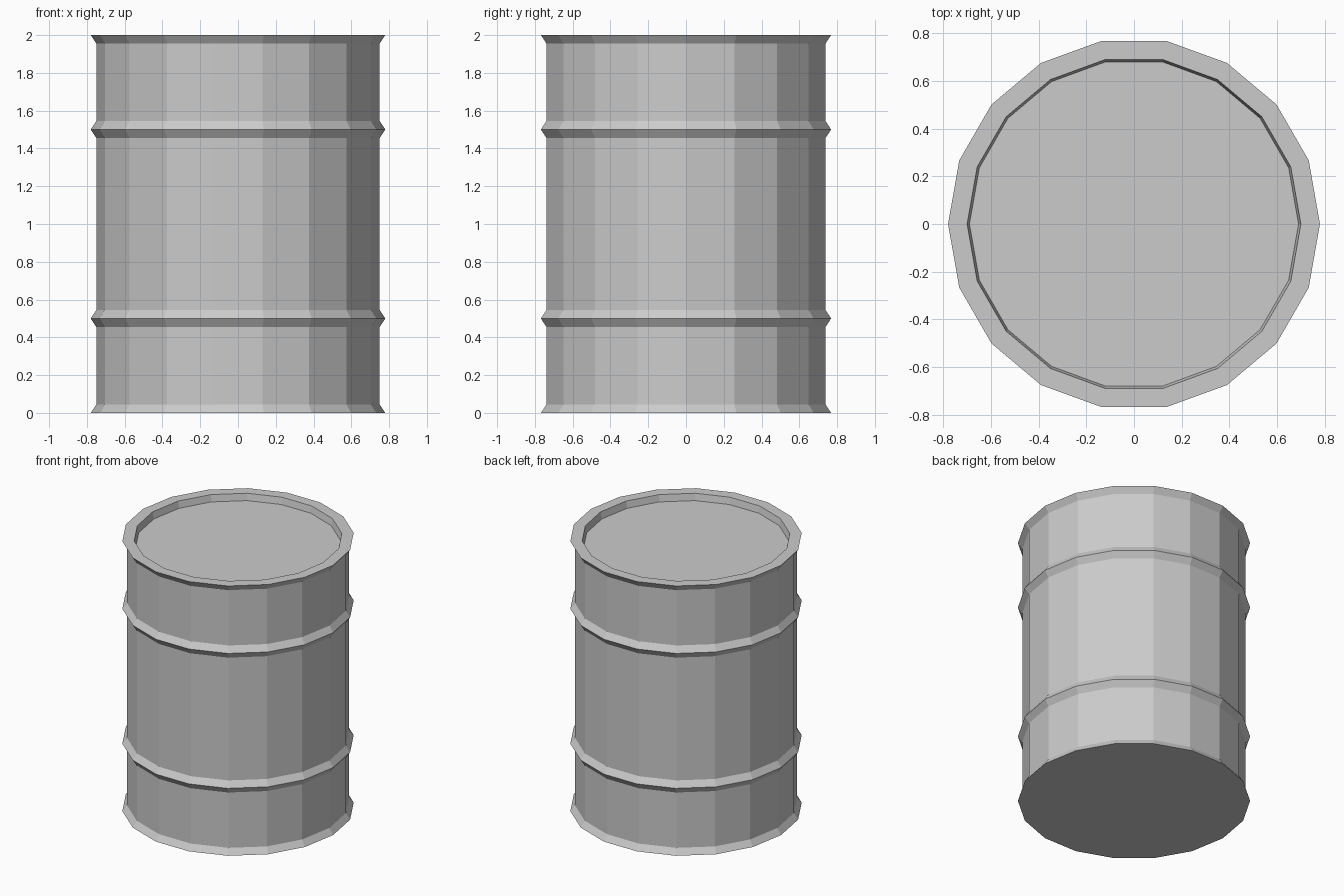
import bpy, bmesh
from math import cos, sin, tau

if "Cube" in bpy.data.objects:
    bpy.data.objects.remove(bpy.data.objects["Cube"])

SIDES = 18

# half outline of the drum as (radius, height): foot flare, two ribs, top flare, recessed lid
profile = [(0.78, 0.0), (0.75, 0.045)]
for z in (0.5, 1.5):
    profile += [(0.75, z - 0.045), (0.78, z), (0.75, z + 0.045)]
profile += [(0.75, 1.955), (0.78, 2.0), (0.70, 2.0), (0.69, 1.95)]

bm = bmesh.new()
rings = [[bm.verts.new((r * cos(tau * i / SIDES), r * sin(tau * i / SIDES), z))
          for i in range(SIDES)] for r, z in profile]

# walls between neighbouring rings
for lower, upper in zip(rings, rings[1:]):
    for i in range(SIDES):
        j = (i + 1) % SIDES
        bm.faces.new((lower[i], lower[j], upper[j], upper[i]))

# flat base and sunken lid
bm.faces.new(rings[0][::-1])
bm.faces.new(rings[-1])

mesh = bpy.data.meshes.new("drum")
bm.to_mesh(mesh)
bm.free()
bpy.context.collection.objects.link(bpy.data.objects.new("drum", mesh))
